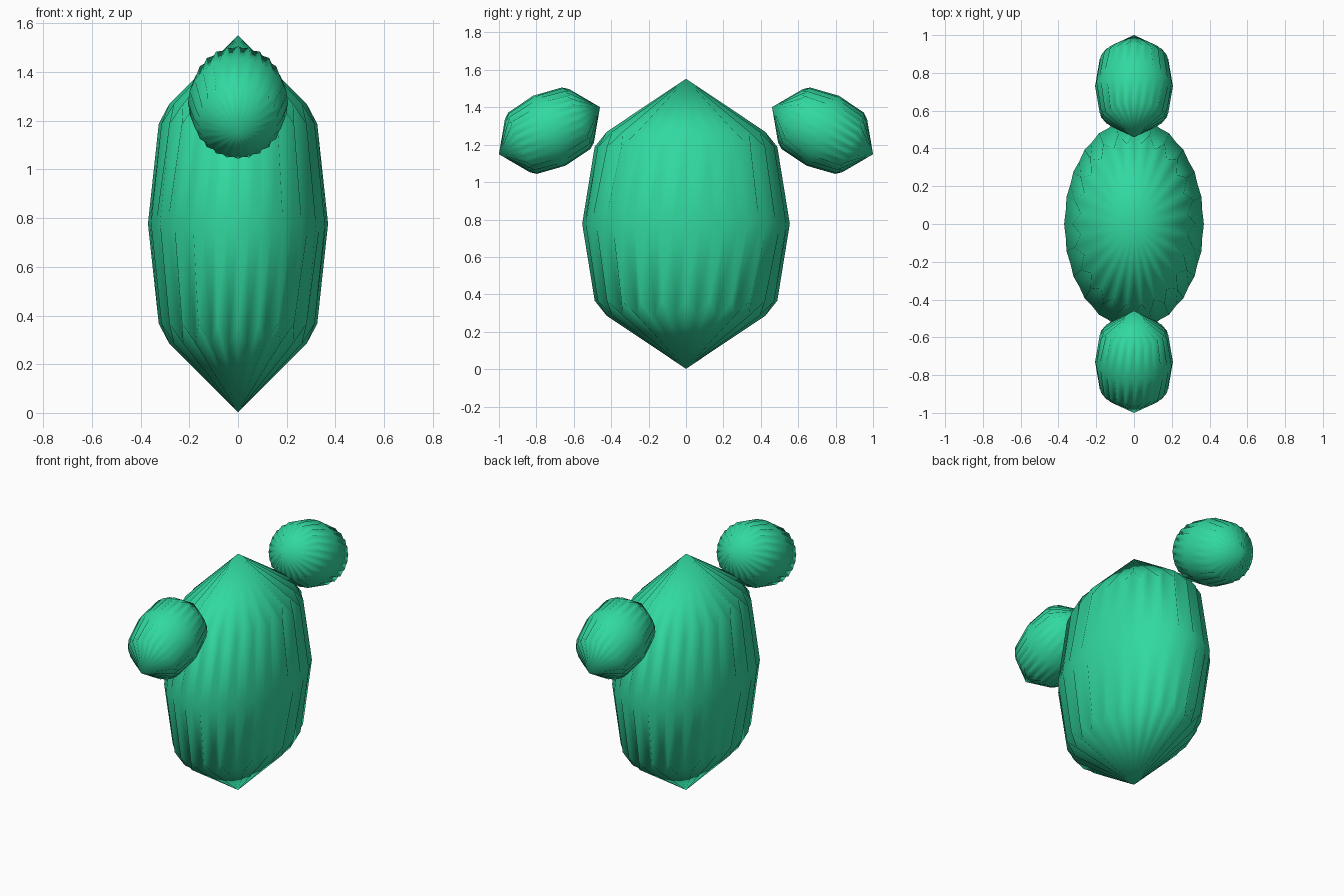
import bpy
import bmesh
import math

if "Cube" in bpy.data.objects:
    bpy.data.objects.remove(bpy.data.objects["Cube"], do_unlink=True)

green = bpy.data.materials.new("cactus green")
green.use_nodes = True
colour = (0.031, 0.69, 0.355, 1)
green.diffuse_color = colour
green.node_tree.nodes["Principled BSDF"].inputs["Base Color"].default_value = colour

RIBS = 24
# Radius and height of the rings, bottom to top, on ridges and on grooves
RIDGE = [(0.88, -0.53), (1.0, 0.0), (0.88, 0.53)]
GROOVE = [(0.77, -0.635), (0.985, 0.0), (0.77, 0.635)]


def ribbed_pod(name, centre, size, tilt=0.0):
    """Pointed pod with alternating ridges and grooves along its length."""
    bm = bmesh.new()
    bottom = bm.verts.new((0, 0, -size[2]))
    top = bm.verts.new((0, 0, size[2]))
    columns = []
    for i in range(2 * RIBS):
        angle = math.pi * i / RIBS
        profile = GROOVE if i % 2 else RIDGE
        columns.append([
            bm.verts.new((r * math.cos(angle) * size[0],
                          r * math.sin(angle) * size[1], z * size[2]))
            for r, z in profile])
    for i, a in enumerate(columns):
        b = columns[(i + 1) % len(columns)]
        bm.faces.new((bottom, b[0], a[0]))
        for k in range(len(a) - 1):
            bm.faces.new((a[k], b[k], b[k + 1], a[k + 1]))
        bm.faces.new((a[-1], b[-1], top))
    bmesh.ops.recalc_face_normals(bm, faces=bm.faces)
    for face in bm.faces:
        face.smooth = True
    mesh = bpy.data.meshes.new(name)
    bm.to_mesh(mesh)
    bm.free()
    mesh.materials.append(green)
    pod = bpy.data.objects.new(name, mesh)
    pod.location = centre
    pod.rotation_euler.x = tilt
    bpy.context.collection.objects.link(pod)


# Large upright body
ribbed_pod("cactus_body", (0, 0, 0.777), (0.37, 0.555, 0.775))

# Two small pods leaning outwards on the front and back shoulders
for name, side in (("front_pod", -1), ("back_pod", 1)):
    ribbed_pod(name, (0, side * 0.73, 1.275), (0.206, 0.206, 0.298),
               side * math.radians(65))
